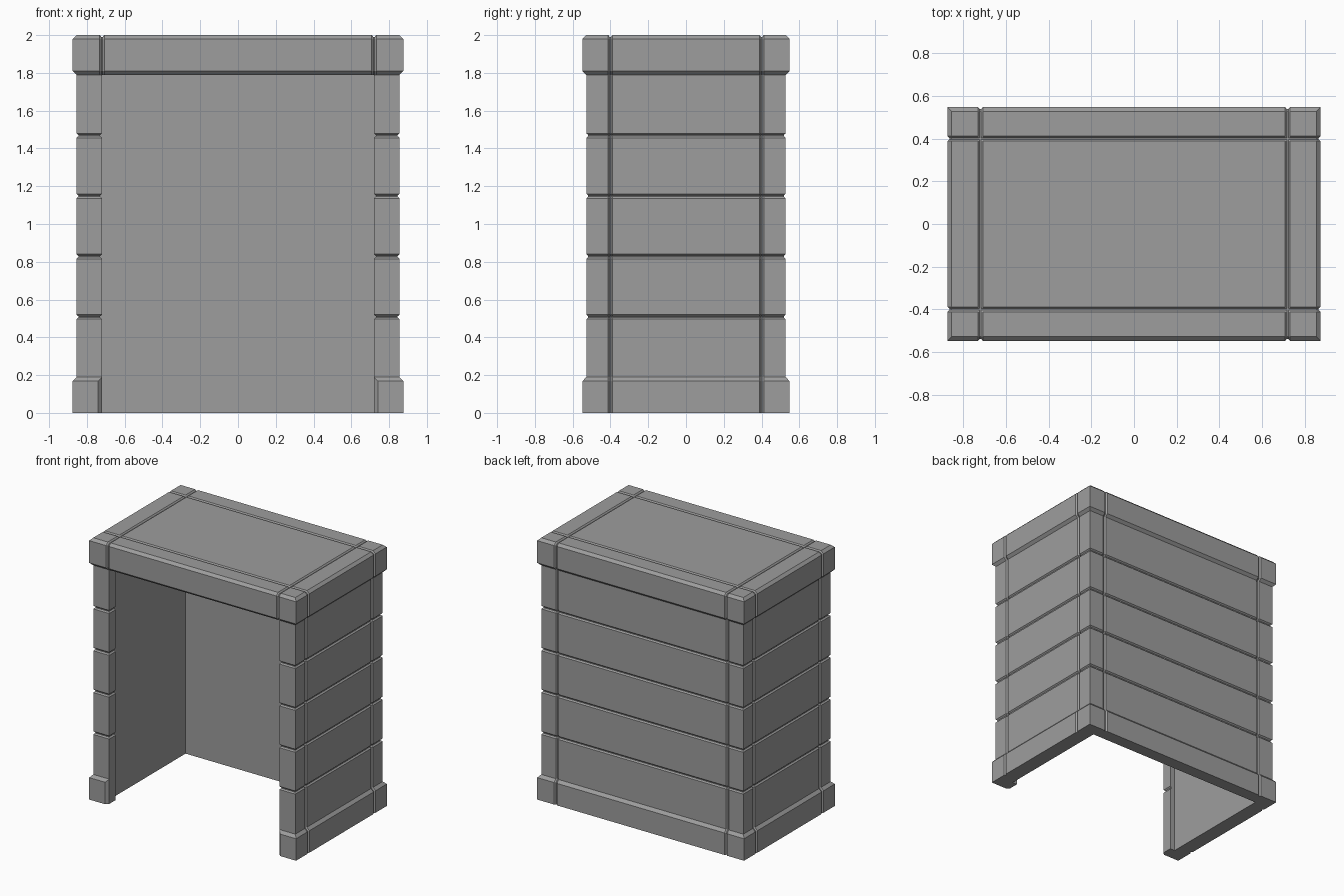
import bpy, bmesh

if "Cube" in bpy.data.objects:
    bpy.data.objects.remove(bpy.data.objects["Cube"])

X, Y = 0.855, 0.528          # outer half extents of the walls
LX, LY = 0.72, 0.40          # groove lines, LX is also the inner side of the front posts
WX, WY, CEIL = 0.76, 0.452, 1.9   # inside of the hollow
LIP = 0.02                   # how far base trim and roof stick out
D = 0.010                    # groove depth
NOTCH = [(-0.012, 0), (-0.003, D), (0.003, D), (0.012, 0)]

grey = bpy.data.materials.new("dark_grey")
grey.diffuse_color = (0.34, 0.34, 0.34, 1)
grey.use_nodes = True
grey.node_tree.nodes["Principled BSDF"].inputs["Base Color"].default_value = grey.diffuse_color


def finish(bm, name):
    bmesh.ops.remove_doubles(bm, verts=bm.verts, dist=1e-5)
    bmesh.ops.recalc_face_normals(bm, faces=bm.faces)
    mesh = bpy.data.meshes.new(name)
    bm.to_mesh(mesh)
    bm.free()
    mesh.materials.append(grey)
    bpy.context.collection.objects.link(bpy.data.objects.new(name, mesh))


def bridge(bm, rings):
    for a, b in zip(rings, rings[1:]):
        n = len(a)
        for i in range(n):
            k = (i + 1) % n
            bm.faces.new((a[i], a[k], b[k], b[i]))


def wall_plan(o):
    """U-shaped wall outline with thicker front posts, outer skin pushed out by o."""
    x, y = X + o, Y + o
    inner = LX + max(-o, 0)
    half = [(WX, WY), (WX, -WY), (inner, -WY),
            (inner, -Y - min(o, 0)), (LX + abs(o), -y), (x, -y)]
    for c in (-LY, LY):
        half += [(x - d, c + t) for t, d in NOTCH]
    half.append((x, y))
    half += [(LX - t, y - d) for t, d in NOTCH]
    return half + [(-px, py) for px, py in reversed(half)]


# Walls with base trim and horizontal grooves
profile = [(0, LIP), (0.168, LIP), (0.19, 0)]
for i in range(4):
    profile += [(0.508 + 0.32 * i + t, -d) for t, d in NOTCH]
profile.append((1.79, 0))
bm = bmesh.new()
rings = [[bm.verts.new((px, py, z)) for px, py in wall_plan(o)] for z, o in profile]
bridge(bm, rings)
bm.faces.new(rings[0])
finish(bm, "booth_walls")

# Roof: grooved grid on top, chamfered sides, recessed ceiling
bm = bmesh.new()


def stations(half, line):
    cuts = [(c + t, d) for c in (-line, line) for t, d in NOTCH]
    return [(-half, 0)] + cuts + [(half, 0)]


xs, ys = stations(X, LX), stations(Y, LY)
N = len(xs) - 1
grid = {(i, j): bm.verts.new((x, y, 2 - max(dx, dy)))
        for i, (x, dx) in enumerate(xs) for j, (y, dy) in enumerate(ys)}
for i in range(N):
    for j in range(N):
        bm.faces.new([grid[i, j], grid[i + 1, j], grid[i + 1, j + 1], grid[i, j + 1]])
border = ([(i, 0) for i in range(N)] + [(N, j) for j in range(N)] +
          [(i, N) for i in range(N, 0, -1)] + [(0, j) for j in range(N, 0, -1)])


def roof_ring(o, z):
    ring = []
    for i, j in border:
        (x, dx), (y, dy) = xs[i], ys[j]
        sx = (i == N) - (i == 0)
        sy = (j == N) - (j == 0)
        ring.append(bm.verts.new((x + sx * (o - dy), y + sy * (o - dx), z)))
    return ring


def hollow_ring(z):
    return [bm.verts.new((max(-WX, min(WX, xs[i][0])), max(-WY, min(WY, ys[j][0])), z))
            for i, j in border]


sides = [roof_ring(LIP, 1.98), roof_ring(LIP, 1.81), roof_ring(0, 1.79),
         hollow_ring(1.79), hollow_ring(CEIL)]
bridge(bm, [[grid[b] for b in border]] + sides)
bm.faces.new(sides[-1])
finish(bm, "booth_roof")
